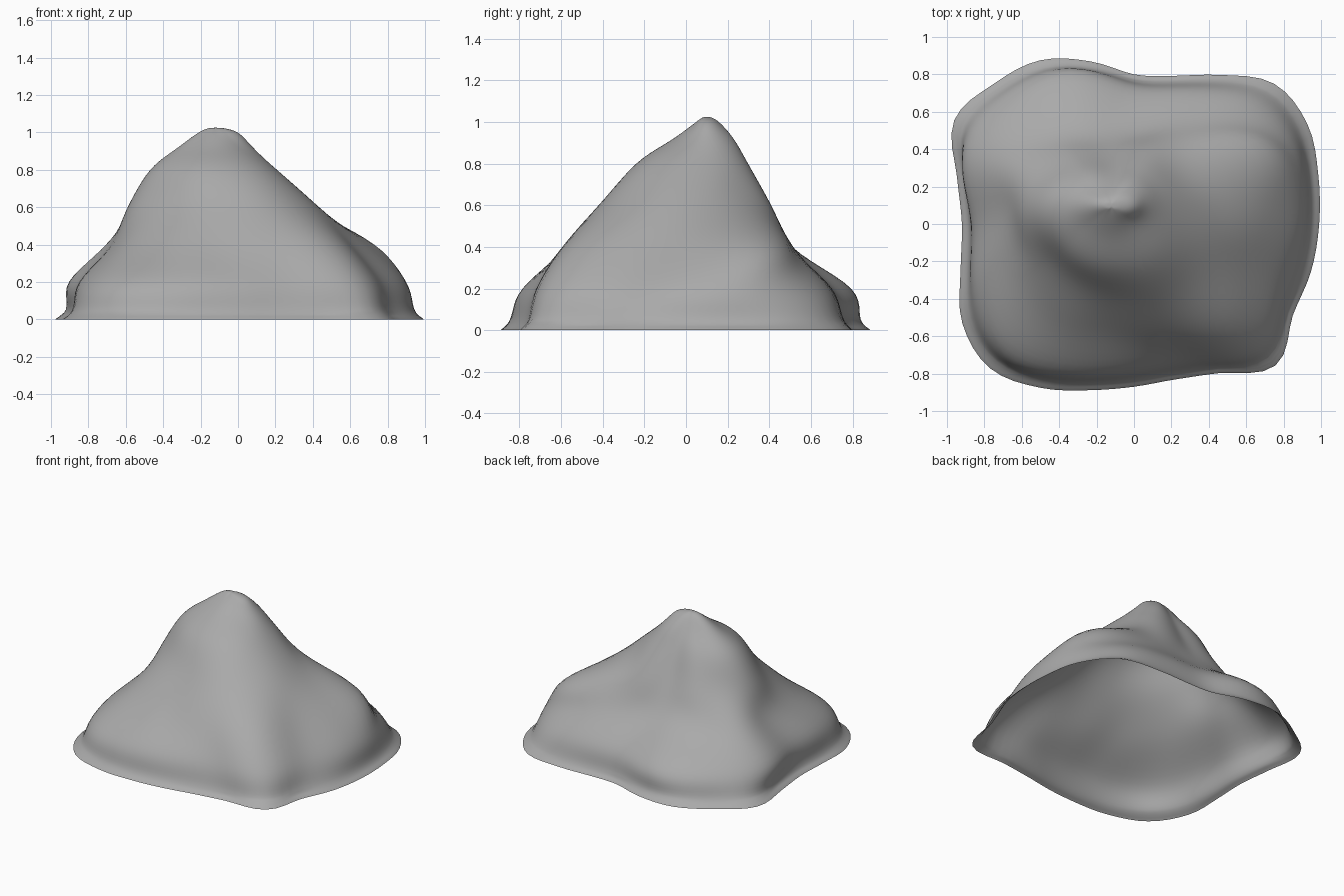
import bpy
import bmesh
from math import cos, sin, tau
from mathutils import Vector

SPOKES = 96      # points around each contour
STEPS = 6        # rings between two contours

cube = bpy.data.objects.get("Cube")
if cube:
    bpy.data.objects.remove(cube, do_unlink=True)


def spline(a, b, c, d, t):
    """Smooth curve from b to c, steered by its neighbours a and d."""
    return b + 0.5 * t * (c - a + t * (2 * a - 5 * b + 4 * c - d + t * (3 * (b - c) + d - a)))


def contour(height, center, radii):
    """Closed smooth ring from evenly spaced radii in hundredths, starting at +x."""
    count = len(radii)
    ring = []
    for i in range(SPOKES):
        k, t = divmod(i * count / SPOKES, 1)
        near = [radii[(int(k) + j) % count] / 100 for j in (-1, 0, 1, 2)]
        r = spline(*near, t)
        angle = tau * i / SPOKES
        ring.append(Vector((center[0] + r * cos(angle), center[1] + r * sin(angle), height)))
    return ring


# Contours of the mountain, from the flared foot up to the summit
origin, middle, summit = (0, 0), (-0.1, 0.08), (-0.12, 0.1)
foot = [99, 102, 107, 106, 92, 82, 80, 90, 101, 106, 111, 98,
        92, 96, 106, 109, 101, 92, 87, 86, 92, 107, 98, 98]
contours = [
    contour(0, origin, foot),
    contour(0.05, origin, [r * 0.95 for r in foot]),
    contour(0.2, origin, [89, 94, 90, 76, 71, 87, 94, 98, 85, 91, 96, 85, 77, 78, 94, 84]),
    contour(0.4, middle, [80, 87, 61, 46, 42, 46, 54, 64, 58, 60, 66, 67, 66, 73, 87, 77]),
    contour(0.6, summit, [54, 41, 28, 36, 47, 46, 50, 61]),
    contour(0.8, summit, [32, 26, 18, 24, 35, 33, 34, 37]),
    contour(0.92, summit, [20, 17, 11, 13, 20, 17, 16, 17]),
    contour(1.0, summit, [12, 8, 5, 6, 9, 6, 5, 7]),
    contour(1.025, summit, [3, 2, 1, 2, 3, 2, 1, 2]),
]

# Skin the contours into one open shell
bm = bmesh.new()
rings = []
below = [2 * p - q for p, q in zip(contours[0], contours[1])]
levels = [below] + contours + [contours[-1]]
for n in range(len(contours) - 1):
    for s in range(STEPS):
        rings.append([bm.verts.new(spline(*(levels[n + j][i] for j in range(4)), s / STEPS))
                      for i in range(SPOKES)])
rings.append([bm.verts.new(p) for p in contours[-1]])
for low, high in zip(rings, rings[1:]):
    for i in range(SPOKES):
        j = (i + 1) % SPOKES
        bm.faces.new((low[i], low[j], high[j], high[i]))

# Close the summit
tip = bm.verts.new((*summit, 1.026))
for i in range(SPOKES):
    bm.faces.new((rings[-1][i], rings[-1][(i + 1) % SPOKES], tip))

# Soften the transitions above the foot
for _ in range(4):
    bmesh.ops.smooth_vert(bm, verts=[v for v in bm.verts if v.co.z > 0.03], factor=0.5,
                          use_axis_x=True, use_axis_y=True, use_axis_z=True)
for face in bm.faces:
    face.smooth = True

mesh = bpy.data.meshes.new("mountain")
bm.to_mesh(mesh)
bm.free()
mountain = bpy.data.objects.new("mountain", mesh)
bpy.context.collection.objects.link(mountain)

# Plain grey stone
stone = bpy.data.materials.new("grey_stone")
stone.use_nodes = True
grey = (0.4, 0.4, 0.4, 1)
stone.diffuse_color = grey
stone.node_tree.nodes["Principled BSDF"].inputs["Base Color"].default_value = grey
mesh.materials.append(stone)
